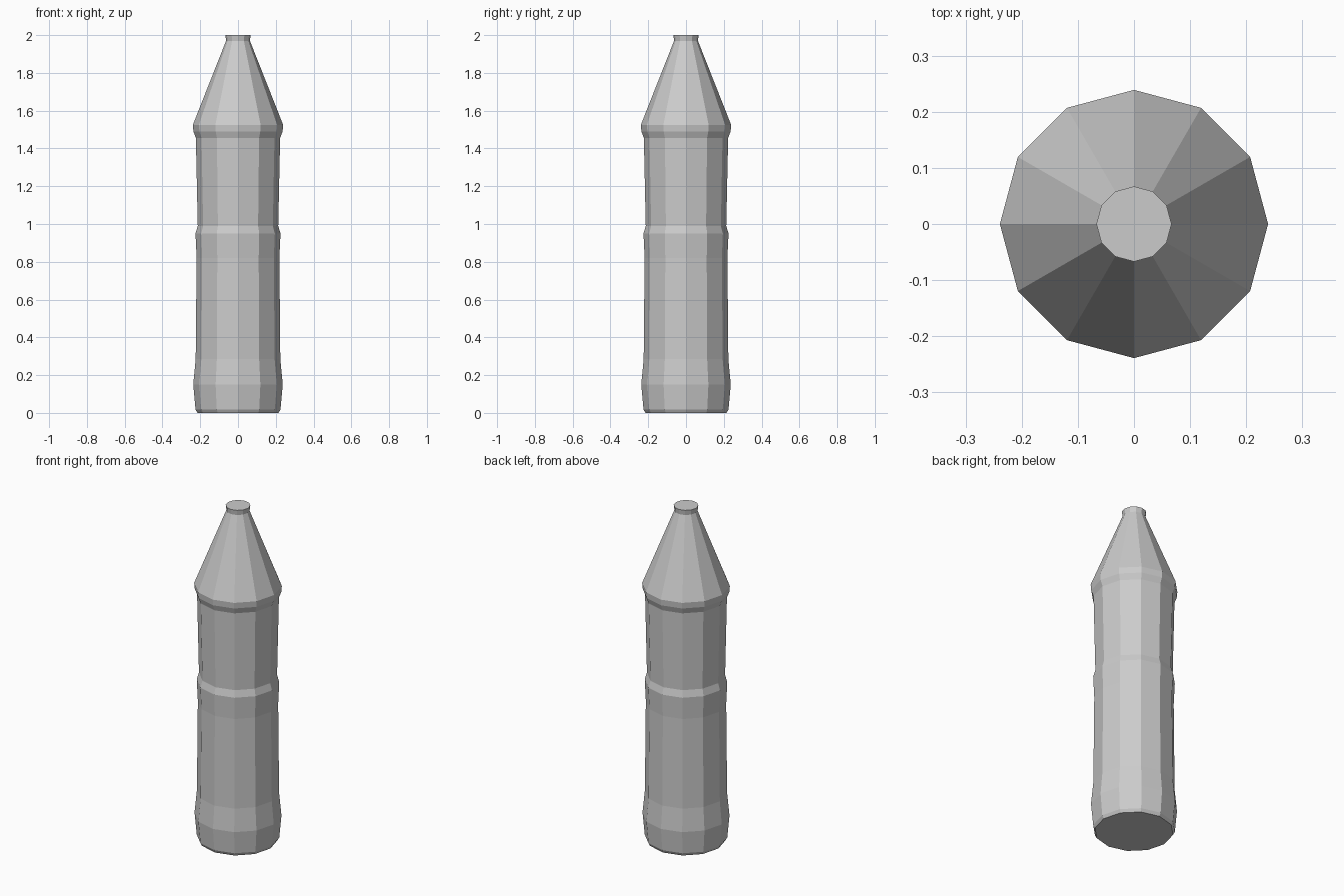
import bpy
import bmesh
from math import cos, sin, tau

cube = bpy.data.objects.get("Cube")
if cube:
    bpy.data.objects.remove(cube, do_unlink=True)

SIDES = 12

grey = bpy.data.materials.new("light grey")
grey.use_nodes = True
colour = (0.6, 0.6, 0.6, 1)
grey.diffuse_color = colour
grey.node_tree.nodes["Principled BSDF"].inputs["Base Color"].default_value = colour

# Bottle outline as (radius, height), from foot to mouth
profile = [
    (0.215, 0.0), (0.225, 0.018),                   # foot bevel
    (0.237, 0.15), (0.224, 0.285),                  # lower bulge
    (0.219, 0.82), (0.225, 0.95), (0.213, 0.99),    # body and waist step
    (0.223, 1.455), (0.236, 1.49), (0.239, 1.525),  # shoulder ring
    (0.063, 1.97), (0.067, 2.0),                    # cone and lip
]


def lathe(name, outline, material):
    """Turn a closed, flat-shaded solid around the z axis."""
    bm = bmesh.new()
    rings = [[bm.verts.new((r * cos(tau * i / SIDES), r * sin(tau * i / SIDES), z))
              for i in range(SIDES)] for r, z in outline]
    for low, high in zip(rings, rings[1:]):
        for i in range(SIDES):
            j = (i + 1) % SIDES
            bm.faces.new((low[i], low[j], high[j], high[i]))
    bm.faces.new(rings[0][::-1])
    bm.faces.new(rings[-1])
    mesh = bpy.data.meshes.new(name)
    bm.to_mesh(mesh)
    bm.free()
    mesh.materials.append(material)
    obj = bpy.data.objects.new(name, mesh)
    bpy.context.collection.objects.link(obj)
    return obj


lathe("bottle", profile, grey)
